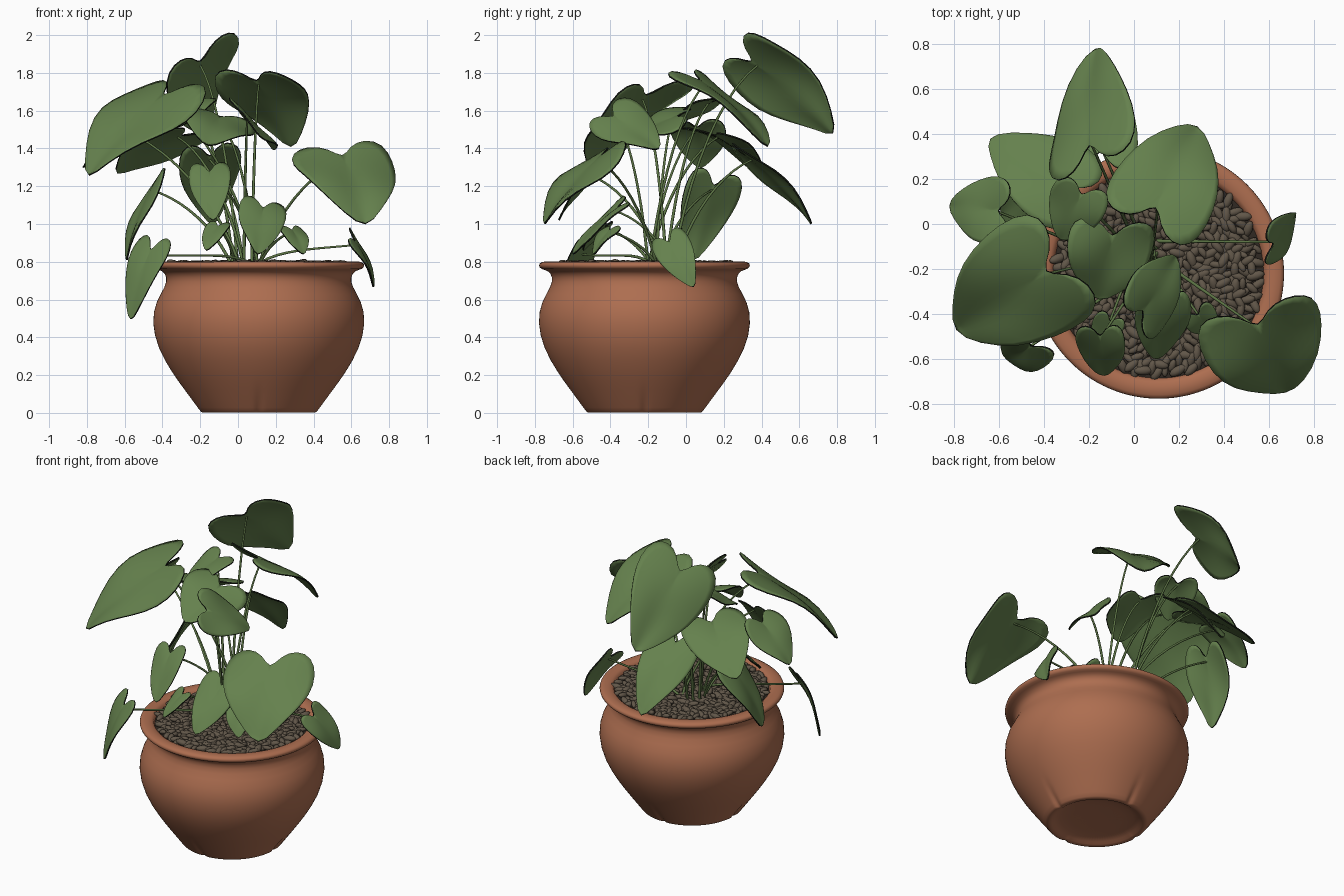
import bpy, bmesh, math, random
from math import sin, cos, pi
from mathutils import Vector, Matrix

random.seed(4)
if "Cube" in bpy.data.objects:
    bpy.data.objects.remove(bpy.data.objects["Cube"], do_unlink=True)


def material(name, rgb):
    mat = bpy.data.materials.new(name)
    mat.use_nodes = True
    colour = (*rgb, 1)
    mat.diffuse_color = colour
    shader = next(n for n in mat.node_tree.nodes if n.type == 'BSDF_PRINCIPLED')
    shader.inputs["Base Color"].default_value = colour
    shader.inputs["Roughness"].default_value = 0.8
    return mat


TERRACOTTA = material("terracotta", (.42, .155, .08))
LEAF = material("leaf green", (.13, .22, .075))
LEAF_EDGE = material("dark leaf edge", (.006, .008, .005))
STEM = material("stem green", (.11, .18, .06))
PEBBLE = material("pebble brown", (.12, .094, .066))
SOIL = material("dark soil", (.03, .022, .016))

POT_CENTRE = Vector((.11, -.22, 0))


def finish(bm, name, materials):
    """Turn a bmesh into a smooth-shaded object."""
    mesh = bpy.data.meshes.new(name)
    bm.to_mesh(mesh)
    bm.free()
    for mat in materials:
        mesh.materials.append(mat)
    for face in mesh.polygons:
        face.use_smooth = True
    obj = bpy.data.objects.new(name, mesh)
    bpy.context.collection.objects.link(obj)
    return obj


def subdivide(obj, levels):
    mod = obj.modifiers.new("smooth", 'SUBSURF')
    mod.levels = mod.render_levels = levels


def build_pot():
    profile = [(0, .03), (.25, .03), (.27, 0), (.305, 0), (.312, .01), (.4, .13),
               (.457, .21), (.535, .34), (.568, .48), (.546, .59), (.493, .67),
               (.485, .72), (.51, .755), (.55, .76), (.562, .78), (.552, .803),
               (.48, .803), (.465, .78), (.46, .7), (0, .7)]
    sides = 96
    bm = bmesh.new()
    rings = []
    for r, z in profile:
        ring = []
        for i in range(sides):
            radius = r
            # four tapering notches cut up from the foot
            if i % (sides // 4) == 0 and r > .3 and z < .1:
                radius -= .022
            a = 2 * pi * i / sides
            ring.append(bm.verts.new((radius * cos(a), radius * sin(a), z)))
        rings.append(ring)
    for low, high in zip(rings, rings[1:]):
        for i in range(sides):
            k = (i + 1) % sides
            bm.faces.new((low[i], low[k], high[k], high[i]))
    bmesh.ops.remove_doubles(bm, verts=bm.verts, dist=.0001)
    pot = finish(bm, "pot", [TERRACOTTA])
    pot.location = POT_CENTRE
    subdivide(pot, 1)


def build_ground():
    # soil disc under the stones
    bm = bmesh.new()
    bmesh.ops.create_circle(bm, cap_ends=True, segments=48, radius=.47)
    soil = finish(bm, "soil", [SOIL])
    soil.location = POT_CENTRE + Vector((0, 0, .772))
    # pebbles spread in a sunflower pattern
    bm = bmesh.new()
    count = 520
    for i in range(count):
        r = .455 * math.sqrt((i + .5) / count)
        a = i * pi * (3 - math.sqrt(5))
        spot = Vector((r * cos(a), r * sin(a), random.uniform(.774, .792)))
        turn = Matrix.Rotation(random.uniform(0, pi), 4, 'Z')
        tilt = Matrix.Rotation(random.uniform(-.4, .4), 4, 'Y')
        size = random.uniform(.8, 1.2)
        shape = Matrix.Diagonal((.037 * size, .018 * size, .016 * size, 1))
        bmesh.ops.create_icosphere(bm, subdivisions=2, radius=1,
                                   matrix=Matrix.Translation(spot) @ turn @ tilt @ shape)
    finish(bm, "pebbles", [PEBBLE]).location = POT_CENTRE


# Half outline of a heart-shaped blade: (across, along), notch to tip
HALF_HEART = [(0, 0), (.1, -.2), (.27, -.29), (.44, -.22), (.5, 0), (.47, .26),
              (.36, .53), (.17, .8), (0, 1)]


def build_leaf(name, base, tip, facing, width, arch=.2):
    """Heart-shaped blade from its stalk joint to its tip, in hundredths."""
    base, tip, width = Vector(base) / 100, Vector(tip) / 100, width / 100
    axis = tip - base
    length = axis.length
    axis.normalize()
    side = axis.cross(Vector(facing)).normalized()
    up = side.cross(axis)
    wave = random.uniform(0, 6)
    bm = bmesh.new()
    steps, last = 4, len(HALF_HEART) - 1
    for sign in (-1, 1):
        rows = []
        for i, (across, along) in enumerate(HALF_HEART):
            row = []
            for j in range(steps + 1):
                f = j / steps
                x = across * f
                a = (i / last) * (1 - f) + along * f
                # arched midrib, cupped sides and a gentle wave
                lift = arch * length * a * (1 - a)
                lift += width * x * (.22 - .5 * x + .16 * sin(5 * a + wave + sign))
                row.append(bm.verts.new(base + axis * a * length
                                        + side * sign * x * width * 1.04 + up * lift))
            rows.append(row)
        for r0, r1 in zip(rows, rows[1:]):
            for j in range(steps):
                quad = (r0[j], r0[j + 1], r1[j + 1], r1[j])
                bm.faces.new(quad if sign > 0 else quad[::-1])
    bmesh.ops.remove_doubles(bm, verts=bm.verts, dist=.0004)
    leaf = finish(bm, name, [LEAF, LEAF_EDGE])
    subdivide(leaf, 1)
    skin = leaf.modifiers.new("thickness", 'SOLIDIFY')
    skin.thickness = .009
    skin.offset = 0
    skin.material_offset_rim = 1
    return base


def build_stem(name, end):
    """Arching stalk from the crown of the plant to a leaf joint."""
    a = random.uniform(0, 2 * pi)
    start = Vector((.04 + .07 * cos(a), -.13 + .07 * sin(a), .77))
    curve = bpy.data.curves.new(name, 'CURVE')
    curve.dimensions = '3D'
    curve.bevel_depth = .008
    curve.bevel_resolution = 1
    curve.resolution_u = 10
    spline = curve.splines.new('BEZIER')
    spline.bezier_points.add(1)
    rise = max(end.z - start.z, .2)
    reach = Vector((end.x - start.x, end.y - start.y, 0))
    first, second = spline.bezier_points
    first.co, second.co = start, end
    first.handle_left = start
    first.handle_right = start + reach * .2 + Vector((0, 0, rise * .5))
    second.handle_left = end - reach * .4 + Vector((0, 0, -rise * .12))
    second.handle_right = end
    first.radius, second.radius = 1.1, .7
    curve.materials.append(STEM)
    bpy.context.collection.objects.link(bpy.data.objects.new(name, curve))


build_pot()
build_ground()

# name, stalk joint, tip, facing direction, width
LARGE = [
    ("top_back", (-20, 38, 184), (-16, 80, 145), (-.7, .42, .6), 49),
    ("back_right", (11, 10, 174), (29, 45, 138), (.2, .5, .8), 47),
    ("back_left", (-32, 17, 146), (-66, 39, 125), (-.3, .5, .8), 40),
    ("back_low", (-15, 35, 134), (-13, 68, 97), (-.2, .7, .7), 33),
    ("front_left_big", (-42, -23, 166), (-81, -48, 122), (-.44, -.51, .73), 57),
    ("far_left", (-62, 6, 150), (-83, 8, 128), (-.55, .1, .8), 30),
    ("front_right_big", (56, -47, 134), (68, -76, 97), (.25, -.75, .6), 55),
    ("centre_right", (5, -37, 156), (19, -13, 138), (.5, -.25, .85), 31),
]
SMALL = [
    ("middle", (-10, -7, 156), (-16, -35, 140), (.2, -.4, .85), 40),
    ("middle_back", (-24, 12, 164), (-33, -8, 150), (-.2, -.4, .9), 26),
    ("left_hanging", (-46, 14, 118), (-59, 3, 78), (-.85, -.15, .4), 30),
    ("left_lowest", (-47, -55, 84), (-57, -60, 47), (-.6, -.7, .2), 23),
    ("front_middle", (13, -38, 107), (10, -61, 82), (.2, -.7, .6), 25),
    ("front_small", (-15, -51, 126), (-13, -68, 100), (-.1, -.75, .6), 22),
    ("right_hanging", (63, -8, 89), (72, 5, 65), (.85, -.2, .4), 20),
    ("front_tiny_right", (29, -41, 96), (35, -49, 83), (.3, -.5, .7), 15),
    ("front_tiny_left", (-11, -44, 98), (-17, -55, 85), (-.3, -.6, .7), 14),
]
for label, *shape in LARGE + SMALL:
    build_stem(label + "_stem", build_leaf(label + "_leaf", *shape))
